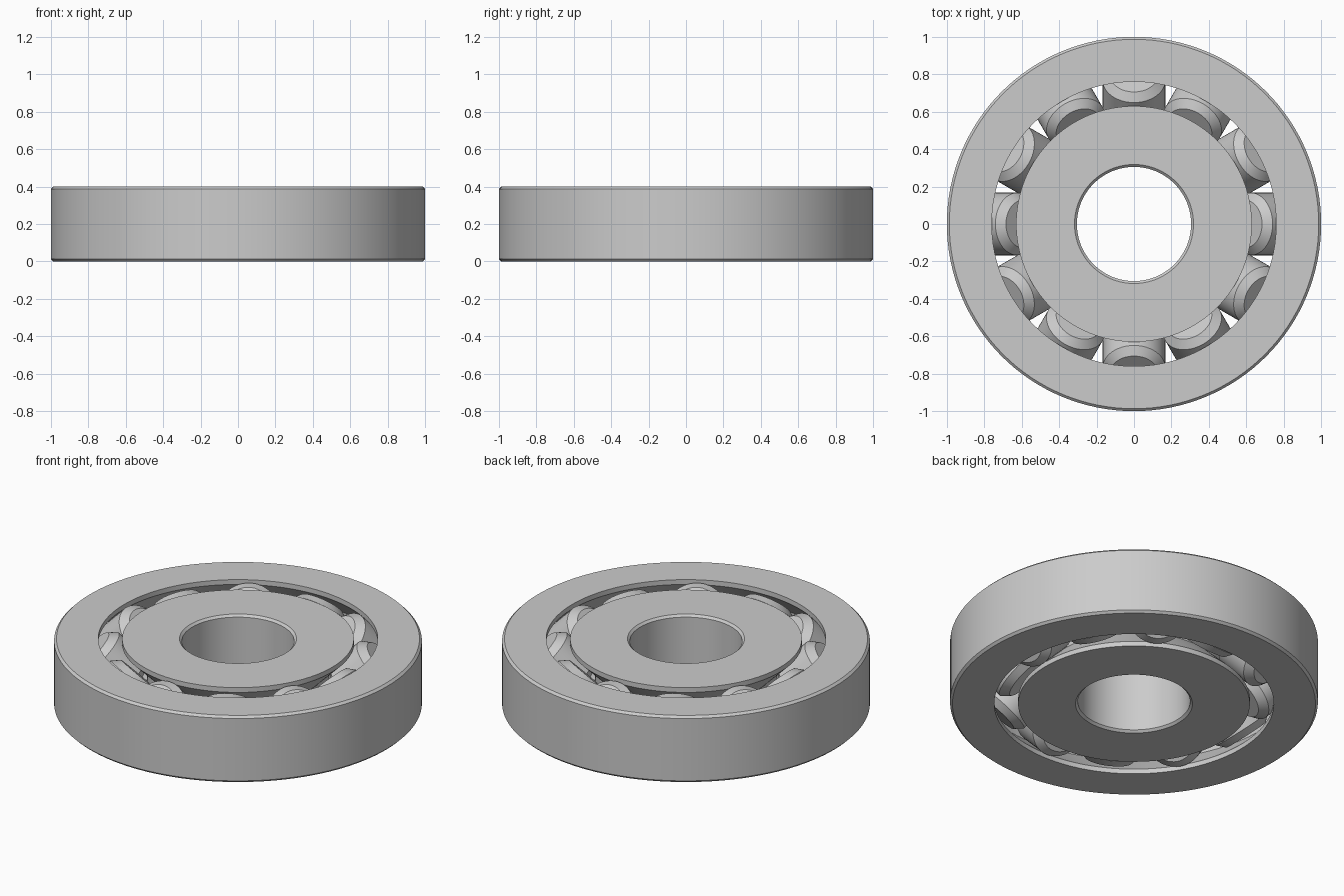
import bpy
import bmesh
from math import cos, sin, pi, radians
from mathutils import Matrix

cube = bpy.data.objects.get("Cube")
if cube:
    bpy.data.objects.remove(cube, do_unlink=True)

HEIGHT = 0.40
MID = HEIGHT / 2
PITCH = 0.695          # radius of the circle through the roller centres
ROLLER_R = 0.167
BEVEL = 0.013
ROLLERS = 12

steel = bpy.data.materials.new("steel grey")
steel.use_nodes = True
GREY = (0.6, 0.6, 0.6, 1)
steel.diffuse_color = GREY
steel.node_tree.nodes["Principled BSDF"].inputs["Base Color"].default_value = GREY


def lathe(name, profile, segments, closed):
    """Revolve (radius, height) points about z; open profiles are capped on the axis."""
    bm = bmesh.new()
    rings = []
    for i in range(segments):
        a = 2 * pi * i / segments
        rings.append([bm.verts.new((r * cos(a), r * sin(a), z)) for r, z in profile])
    count = len(profile)
    for i in range(segments):
        a, b = rings[i], rings[(i + 1) % segments]
        for j in range(count if closed else count - 1):
            k = (j + 1) % count
            bm.faces.new((a[j], b[j], b[k], a[k]))
    if not closed:
        bm.faces.new([ring[0] for ring in rings])
        bm.faces.new([ring[-1] for ring in rings])
    bmesh.ops.recalc_face_normals(bm, faces=bm.faces)
    mesh = bpy.data.meshes.new(name)
    bm.to_mesh(mesh)
    bm.free()
    mesh.materials.append(steel)
    obj = bpy.data.objects.new(name, mesh)
    bpy.context.collection.objects.link(obj)
    bpy.ops.object.select_all(action="DESELECT")
    obj.select_set(True)
    bpy.context.view_layer.objects.active = obj
    bpy.ops.object.shade_smooth_by_angle(angle=radians(25))
    return obj


def race_ring(name, rim, lip, side):
    """Ring with a bevelled rim and a V groove facing the rollers; side is +1 outer, -1 inner."""
    diagonal = ROLLER_R * 2 ** 0.5
    lip_z = diagonal - abs(lip - PITCH)
    floor = 0.2
    floor_z = diagonal - floor
    upper = [(PITCH + side * floor, floor_z), (lip, lip_z), (lip, MID),
             (rim - side * BEVEL, MID), (rim, MID - BEVEL)]
    profile = [(r, MID + z) for r, z in upper]
    profile += [(r, MID - z) for r, z in reversed(upper)]
    return lathe(name, profile, 128, True)


# Rings
race_ring("outer_ring", 1.0, 0.76, 1)
race_ring("inner_ring", 0.305, 0.63, -1)

# Chamfered rollers, tilted alternately outward and inward
half, chamfer = 0.142, 0.04
end = [(ROLLER_R, half - chamfer), (ROLLER_R - chamfer, half)]
roller_profile = [(r, -z) for r, z in reversed(end)] + end
first = lathe("roller_1", roller_profile, 48, False)
for i in range(ROLLERS):
    obj = first
    if i:
        obj = first.copy()
        obj.name = f"roller_{i + 1}"
        bpy.context.collection.objects.link(obj)
    tilt = radians(45 if i % 2 else -45)
    obj.matrix_world = (Matrix.Rotation(2 * pi * i / ROLLERS, 4, "Z")
                        @ Matrix.Translation((PITCH, 0, MID))
                        @ Matrix.Rotation(tilt, 4, "Y"))
